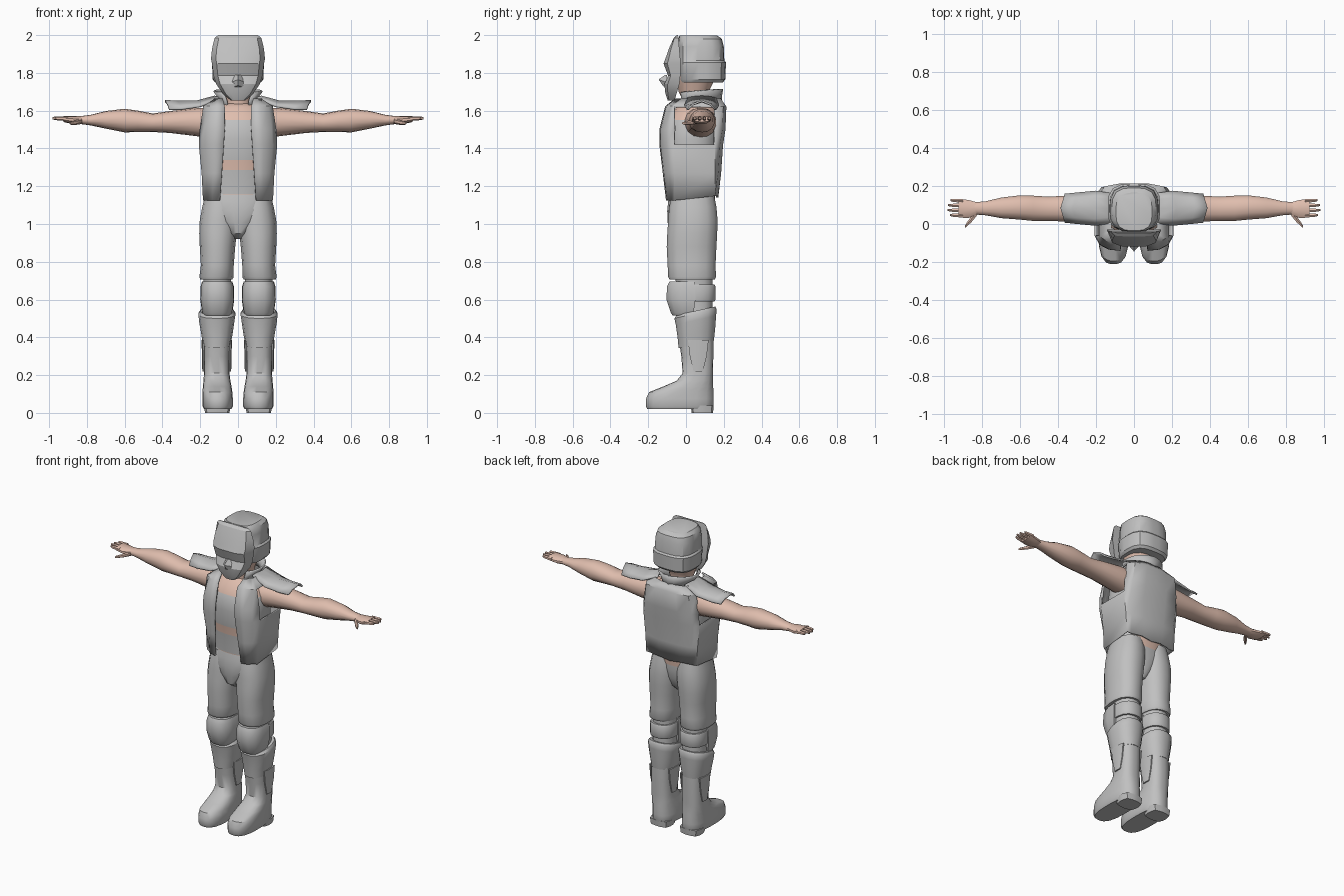
import bpy, math
from math import sin, cos, pi


def material(name, rgb):
    m = bpy.data.materials.new(name)
    m.diffuse_color = (*rgb, 1)
    return m


GREY = material("cloth grey", (0.53, 0.53, 0.53))
SKIN = material("skin", (0.74, 0.51, 0.42))


def build(name, rings, mat, closed=True, caps=True, mirror=False, thick=0, skip=None, angle=40):
    """Skin a list of point rings into one object."""
    n = len(rings[0])
    verts = [p for r in rings for p in r]
    faces = []
    for i in range(len(rings) - 1):
        for j in range(n if closed else n - 1):
            if skip and skip(i, j):
                continue
            k = (j + 1) % n
            faces.append((i * n + j, i * n + k, (i + 1) * n + k, (i + 1) * n + j))
    if closed and caps:
        faces.append(tuple(reversed(range(n))))
        faces.append(tuple(range((len(rings) - 1) * n, len(rings) * n)))
    me = bpy.data.meshes.new(name)
    me.from_pydata(verts, [], faces)
    me.materials.append(mat)
    ob = bpy.data.objects.new(name, me)
    bpy.context.collection.objects.link(ob)
    bpy.ops.object.select_all(action='DESELECT')
    ob.select_set(True)
    bpy.context.view_layer.objects.active = ob
    bpy.ops.object.mode_set(mode='EDIT')
    bpy.ops.mesh.select_all(action='SELECT')
    bpy.ops.mesh.normals_make_consistent(inside=False)
    bpy.ops.object.mode_set(mode='OBJECT')
    bpy.ops.object.shade_smooth_by_angle(angle=math.radians(angle))
    if thick:
        s = ob.modifiers.new("thickness", 'SOLIDIFY')
        s.thickness, s.offset = thick, 0
    if mirror:
        ob.modifiers.new("mirror", 'MIRROR')
    return ob


def oval(a0, a1, b0, b1, n, p):
    """Rounded-box outline between two pairs of limits."""
    out = []
    for i in range(n):
        t = 2 * pi * (i + 0.5) / n
        c, s = cos(t), sin(t)
        f = (abs(c) ** p + abs(s) ** p) ** (-1 / p)
        out.append(((a0 + a1) / 2 + (a1 - a0) / 2 * c * f, (b0 + b1) / 2 + (b1 - b0) / 2 * s * f))
    return out


def loft_z(name, rows, mat=GREY, n=16, p=2.5, tilt=0, **kw):
    """Rows are z, x0, x1, y0, y1; tilt raises the back."""
    rings = [[(x, y, z + tilt * (y - 0.05)) for x, y in oval(*r, n, p)] for z, *r in rows]
    return build(name, rings, mat, **kw)


def loft_x(name, rows, mat=SKIN, n=10, p=2.2):
    """Rows are x, y0, y1, z0, z1; mirrored to both sides."""
    rings = [[(x, y, z) for y, z in oval(*r, n, p)] for x, *r in rows]
    return build(name, rings, mat, mirror=True)


# Torso with two grey wraps
torso = loft_z("torso", [(z, -w, w, a, b) for z, w, a, b in [
    (1.10, .165, -.085, .15), (1.16, .165, -.088, .155), (1.285, .17, -.098, .165),
    (1.34, .175, -.105, .17), (1.45, .183, -.118, .18), (1.55, .177, -.102, .19),
    (1.62, .13, -.05, .16), (1.64, .07, -.02, .12)]], SKIN, n=20)
torso.data.materials.append(GREY)
for f in torso.data.polygons:
    z = f.center.z
    f.material_index = int(1.16 < z < 1.28 or 1.34 < z < 1.55)

# Neck and lower head
loft_z("neck", [(1.58, -.08, .08, -.04, .13), (1.66, -.068, .068, -.02, .11),
                (1.70, -.08, .08, -.04, .12), (1.78, -.11, .11, -.05, .16)], SKIN)

# Helmet with a wider lower band
loft_z("helmet", [(z, -w, w, a, b) for z, w, a, b in [
    (1.75, .122, -.03, .195), (1.765, .134, -.035, .208), (1.855, .138, -.04, .212),
    (1.865, .128, -.04, .203), (1.94, .126, -.04, .20), (1.98, .116, -.04, .19),
    (1.998, .095, -.035, .165)]], n=20, p=3.2, angle=35)

# Face mask with brow and sunken eye band
mask = []
for z, w, f, b in [(1.655, .04, -.10, -.06), (1.69, .08, -.112, -.05), (1.74, .115, -.118, -.035),
                   (1.785, .13, -.098, -.03), (1.85, .138, -.122, -.03), (1.875, .143, -.112, -.03),
                   (1.93, .137, -.093, -.035), (1.985, .124, -.068, -.04), (2.0, .105, -.05, -.042)]:
    half = [(w * .45, f + .003), (w * .82, f + (b - f) * .25), (w, b)]
    mask.append([(x, y, z) for x, y in half] + [(-x, y, z) for x, y in reversed(half)])
build("face_mask", mask, GREY, angle=25)
build("mask_nose", [[(.042, -.10, 1.715), (0, -.125, 1.735), (-.042, -.10, 1.715)],
                    [(.035, -.105, 1.75), (0, -.145, 1.765), (-.035, -.105, 1.75)],
                    [(.015, -.10, 1.79), (0, -.11, 1.79), (-.015, -.10, 1.79)]], GREY, angle=20)

# Open sleeveless vest with armholes
vest = []
for z, o, w, f, b in [(1.125, .095, .18, -.10, .165), (1.27, .085, .187, -.117, .18),
                      (1.42, .075, .202, -.135, .19), (1.50, .07, .198, -.135, .203),
                      (1.62, .07, .18, -.105, .208), (1.66, .08, .12, -.055, .18)]:
    top = z > 1.63
    half = [(o, f), (o + (w - o) * .45, f + .006), (w * .88, f + .03),
            (w, -.02 if top else -.06), (w, .15), (w * .85, b - .015), (w * .4, b)]
    lift = .13 if z < 1.2 else 0
    pts = [(x, y, z + max(0, y + .03) * lift) for x, y in half]
    vest.append(pts + [(0, b, z + lift * .12)] + [(-x, y, h) for x, y, h in reversed(pts)])
build("vest", vest, GREY, closed=False, thick=.012, skip=lambda i, j: i in (2, 3) and j in (3, 10))

# Flared collar, open at the throat
collar = []
for z, rx, ry, up in [(1.625, .085, .115, .02), (1.665, .10, .115, .01), (1.705, .128, .122, .01)]:
    angs = [math.radians(38 + 284 * i / 14) for i in range(15)]
    collar.append([(rx * sin(a), .07 - ry * cos(a), z - up * cos(a)) for a in angs])
build("collar", collar, GREY, closed=False, thick=.01)

# Winged shoulder pads
pad = []
for x, z, hw, drop in [(.10, 1.675, .075, .01), (.20, 1.648, .09, .025),
                       (.30, 1.648, .08, .04), (.365, 1.652, .073, .045)]:
    pad.append([(x + .022 * (1 - abs(t)), .083 + hw * t, z - drop * abs(t) ** 1.8)
                for t in (-1, -.6, 0, .6, 1)])
build("shoulder_pad", pad, GREY, closed=False, thick=.01, mirror=True)

# Arms and hands
loft_x("arm", [(.13, -.01, .16, 1.455, 1.615), (.22, 0, .16, 1.465, 1.615), (.36, .012, .15, 1.482, 1.598),
               (.45, .015, .145, 1.487, 1.585), (.53, .015, .15, 1.487, 1.60), (.60, .022, .152, 1.485, 1.61),
               (.70, .03, .14, 1.505, 1.598), (.78, .045, .12, 1.522, 1.578), (.84, .05, .115, 1.53, 1.57)], n=14)
loft_x("palm", [(.82, .052, .113, 1.53, 1.57), (.87, .03, .128, 1.528, 1.572), (.925, .032, .135, 1.54, 1.572)])
for i, tip in enumerate((.968, .982, .98, .965)):
    y = .045 + .026 * i
    loft_x("finger_%d" % (i + 1), [(.90, y - .011, y + .011, 1.545, 1.57), (.95, y - .009, y + .011, 1.548, 1.57),
                                   (tip, y - .003, y + .008, 1.553, 1.567)], n=6)
loft_x("thumb", [(.825, .045, .08, 1.53, 1.56), (.855, .008, .045, 1.525, 1.55),
                 (.878, -.012, .012, 1.524, 1.544), (.89, -.022, -.008, 1.527, 1.54)], n=6)

# Trousers
loft_z("trouser_hips", [(z, -w, w, a, b) for z, w, a, b in [
    (.92, .025, -.04, .09), (.95, .055, -.085, .12), (1.01, .12, -.098, .14), (1.07, .17, -.10, .15),
    (1.12, .172, -.095, .15), (1.17, .165, -.085, .15)]], n=20)
loft_z("trouser_leg", [(.705, .03, .20, -.088, .152), (.72, .022, .205, -.095, .16), (.78, .022, .197, -.098, .157),
                       (.88, .014, .203, -.103, .162), (.95, .006, .206, -.10, .166), (1.02, 0, .203, -.095, .168),
                       (1.09, 0, .19, -.09, .162), (1.15, .01, .175, -.075, .15)], n=16, mirror=True)

# Lower legs, straps and knee pads
loft_z("lower_leg", [(.48, .035, .185, -.03, .14), (.60, .038, .18, -.04, .14), (.73, .035, .185, -.06, .14)],
       mirror=True)
loft_z("knee_strap", [(.59, .03, .19, -.04, .152), (.60, .026, .193, -.04, .157), (.67, .026, .193, -.04, .157),
                      (.68, .03, .19, -.04, .152)], mirror=True)
knee = []
for z, w, f, b in [(.515, .07, -.07, .03), (.53, .08, -.08, .04), (.60, .09, -.104, .05),
                   (.67, .088, -.10, .05), (.695, .08, -.088, .045)]:
    knee.append([(.11 + w * x, b + (f - b) * y, z) for x, y in
                 ((-1, 0), (-.97, .45), (-.78, .82), (-.35, 1), (.35, 1), (.78, .82), (.97, .45), (1, 0))])
build("knee_pad", knee, GREY, mirror=True)

# Boots: flared cuff, shaft with foot, heel
loft_z("boot_cuff", [(.362, .04, .185, -.04, .148), (.42, .028, .195, -.045, .155), (.49, .018, .207, -.055, .16),
                     (.525, .013, .21, -.062, .163), (.54, .022, .20, -.05, .155)],
       tilt=.22, mirror=True)
loft_z("boot", [(.02, .035, .18, -.205, .14), (.035, .027, .188, -.212, .147), (.075, .027, .188, -.212, .147),
                (.11, .03, .188, -.195, .146), (.14, .034, .186, -.12, .144), (.17, .04, .183, -.05, .142),
                (.21, .045, .18, -.018, .142), (.30, .045, .18, -.025, .145), (.40, .04, .182, -.04, .145)],
       n=20, p=2.8, mirror=True)
loft_z("boot_heel", [(0, .045, .175, .03, .143), (.04, .04, .18, .025, .147)], n=12, p=4, mirror=True)

# Raised side seams on the boot shafts
for side, x in (("inner", .042), ("outer", .183)):
    loft_z("boot_%s_flap" % side, [(.22, x - .006, x + .006, .04, .09), (.30, x - .008, x + .008, .02, .11),
                                   (.385, x - .01, x + .01, .01, .12)], n=8, p=4, mirror=True)
